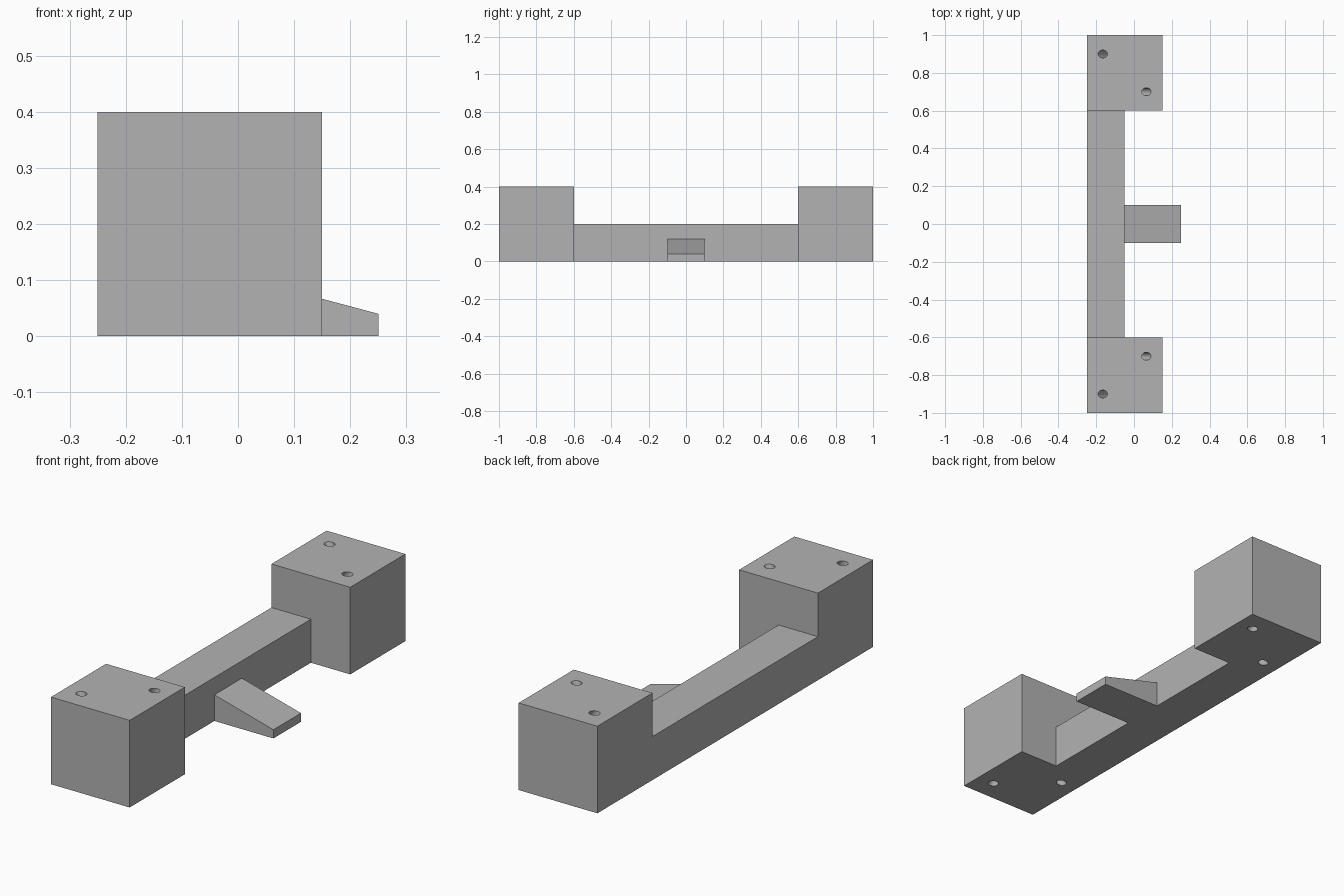
import bpy
import bmesh
import math
from mathutils import Matrix

cube = bpy.data.objects.get("Cube")
if cube:
    bpy.data.objects.remove(cube, do_unlink=True)

GREY = (0.45, 0.45, 0.45, 1.0)
grey = bpy.data.materials.new("plain grey")
grey.use_nodes = True
grey.diffuse_color = GREY
grey.node_tree.nodes["Principled BSDF"].inputs["Base Color"].default_value = GREY


def make_object(name, bm):
    mesh = bpy.data.meshes.new(name)
    bmesh.ops.recalc_face_normals(bm, faces=bm.faces)
    bm.to_mesh(mesh)
    bm.free()
    mesh.materials.append(grey)
    obj = bpy.data.objects.new(name, mesh)
    bpy.context.collection.objects.link(obj)
    return obj


def prism(name, profile, y0, y1):
    """Extrude an x-z profile along y."""
    bm = bmesh.new()
    face = bm.faces.new([bm.verts.new((x, y0, z)) for x, z in profile])
    new = bmesh.ops.extrude_face_region(bm, geom=[face])["geom"]
    verts = [v for v in new if isinstance(v, bmesh.types.BMVert)]
    bmesh.ops.translate(bm, verts=verts, vec=(0, y1 - y0, 0))
    return make_object(name, bm)


def rect(x0, x1, height):
    return [(x0, 0), (x1, 0), (x1, height), (x0, height)]


def drill(name, y, tilt):
    """Slanted cylinder through the middle of an end block."""
    bm = bmesh.new()
    place = Matrix.Translation((-0.05, y, 0.2)) @ Matrix.Rotation(tilt, 4, "Y")
    bmesh.ops.create_cone(bm, cap_ends=True, segments=32, radius1=0.021,
                          radius2=0.021, depth=0.8, matrix=place)
    obj = make_object(name, bm)
    obj.hide_render = True
    return obj


def combine(target, tool, operation):
    mod = target.modifiers.new(operation.title(), "BOOLEAN")
    mod.operation = operation
    mod.solver = "EXACT"
    mod.object = tool
    bpy.context.view_layer.objects.active = target
    bpy.ops.object.modifier_apply(modifier=mod.name)
    bpy.data.objects.remove(tool, do_unlink=True)


# Low beam joining the two end blocks
bracket = prism("bracket", rect(-0.25, -0.05, 0.2), -0.6, 0.6)

# Tapered tongue on the side of the beam
tongue = prism("tongue", [(-0.05, 0), (0.25, 0), (0.25, 0.04), (-0.05, 0.12)], -0.1, 0.1)
combine(bracket, tongue, "UNION")

# End blocks, each with two crossing slanted holes
for side in (-1, 1):
    block = prism("end_block", rect(-0.25, 0.15, 0.4), side * 0.6, side * 1.0)
    for y, tilt in ((0.9, -30), (0.7, 30)):
        combine(block, drill("hole_cutter", side * y, math.radians(tilt)), "DIFFERENCE")
    combine(bracket, block, "UNION")

# Smooth hole walls, sharp outer edges
bpy.ops.object.select_all(action="DESELECT")
bracket.select_set(True)
bpy.context.view_layer.objects.active = bracket
bpy.ops.object.shade_smooth_by_angle(angle=math.radians(30))
